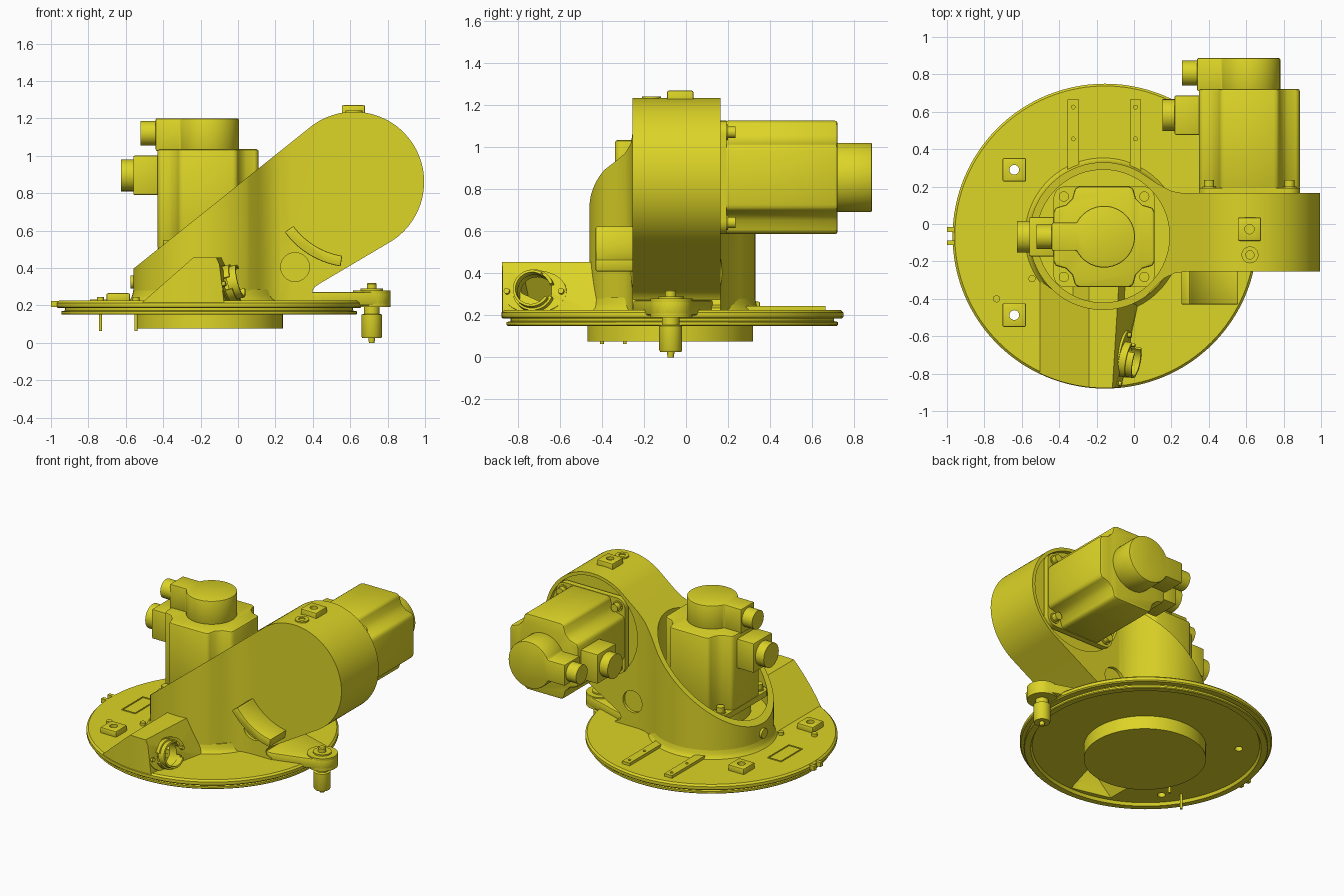
import bpy, bmesh
from math import sin, cos, pi, radians
from mathutils import Matrix, Vector

if "Cube" in bpy.data.objects:
    bpy.data.objects.remove(bpy.data.objects["Cube"])

T = Matrix.Translation
FRONT = Matrix.Rotation(pi / 2, 4, 'X')      # local xy -> world xz, local z -> -y
ID = Matrix.Identity(4)
mat = bpy.data.materials.new("yellow_paint")
mat.diffuse_color = (0.72, 0.66, 0.02, 1)
mat.use_nodes = True
mat.node_tree.nodes["Principled BSDF"].inputs["Base Color"].default_value = mat.diffuse_color


def make(name, bm, M=ID):
    bmesh.ops.transform(bm, matrix=M, verts=bm.verts)
    bmesh.ops.recalc_face_normals(bm, faces=bm.faces)
    me = bpy.data.meshes.new(name)
    bm.to_mesh(me)
    bm.free()
    me.materials.append(mat)
    ob = bpy.data.objects.new(name, me)
    bpy.context.collection.objects.link(ob)
    return ob


def prism(name, pts, lo, hi, M=ID):
    bm = bmesh.new()
    f = bm.faces.new([bm.verts.new((x, y, lo)) for x, y in pts])
    r = bmesh.ops.extrude_face_region(bm, geom=[f])
    bmesh.ops.translate(bm, vec=(0, 0, hi - lo),
                        verts=[g for g in r['geom'] if isinstance(g, bmesh.types.BMVert)])
    return make(name, bm, M)


def arc(cx, cy, r, a0, a1, n=32):
    return [(cx + r * cos(radians(a0 + (a1 - a0) * i / n)),
             cy + r * sin(radians(a0 + (a1 - a0) * i / n))) for i in range(n + 1)]


def sector(cx, cy, r0, r1, a0, a1, n=24):
    return arc(cx, cy, r1, a0, a1, n) + arc(cx, cy, r0, a1, a0, n)


def cyl(name, x, y, r, lo, hi, M=ID, n=40):
    return prism(name, arc(x, y, r, 0, 360, n)[:-1], lo, hi, M)


def box(name, x0, x1, y0, y1, z0, z1, M=ID):
    return prism(name, [(x0, y0), (x1, y0), (x1, y1), (x0, y1)], z0, z1, M)


def lathe(name, prof, x, y, n=128):
    bm = bmesh.new()
    vs = [bm.verts.new((r, 0, z)) for r, z in prof]
    es = [bm.edges.new(p) for p in zip(vs, vs[1:])]
    bmesh.ops.spin(bm, geom=vs + es, axis=(0, 0, 1), cent=(0, 0, 0), angle=2 * pi,
                   steps=n, use_duplicate=False)
    bmesh.ops.remove_doubles(bm, verts=bm.verts, dist=1e-5)
    return make(name, bm, T((x, y, 0)))


def hull(name, pts):
    bm = bmesh.new()
    for p in pts:
        bm.verts.new(p)
    bmesh.ops.convex_hull(bm, input=bm.verts)
    return make(name, bm)


def apply(ob, mod):
    bpy.context.view_layer.objects.active = ob
    bpy.ops.object.modifier_apply(modifier=mod.name)


def cut(ob, tool, op='DIFFERENCE', keep=False):
    m = ob.modifiers.new("cut", 'BOOLEAN')
    m.object, m.operation, m.solver = tool, op, 'EXACT'
    apply(ob, m)
    if not keep:
        bpy.data.objects.remove(tool)


def bevel(ob, w, seg=2):
    m = ob.modifiers.new("bevel", 'BEVEL')
    m.width, m.segments, m.limit_method, m.angle_limit = w, seg, 'ANGLE', radians(40)
    apply(ob, m)
    return ob


CX, CY = -0.155, -0.065
# round base plate with grooved edge, and the boss beneath it
disc = lathe("base_plate", [(0, .17), (.735, .17), (.745, .15), (.785, .15), (.79, .155), (.79, .168),
             (.77, .172), (.77, .185), (.807, .185), (.815, .192), (.815, .213), (.803, .225), (0, .225)], CX, CY)
cyl("base_boss", CX, -.075, .395, .075, .2, n=96)

# cable housing, trimmed to the plate and hollow from below
housing = hull("cable_housing", [(-.53, -.3, .2), (-.53, -.95, .2), (-.09, -.95, .2), (.03, -.4, .2),
               (-.24, -.3, .455), (-.24, -.95, .455), (-.12, -.95, .455), (-.08, -.3, .455)])
cut(housing, cyl("trim", CX, CY, .812, .1, .6, n=128), 'INTERSECT')
cavity = hull("cavity", [(-.46, -.47, .1), (-.46, -.71, .1), (-.13, -.79, .1), (-.04, -.47, .1),
              (-.24, -.47, .425), (-.24, -.78, .425), (-.15, -.78, .425), (-.12, -.47, .425)])
cut(housing, cavity, keep=True)
cut(disc, cavity)

# cable connector on the sloping housing face
face = Vector((1, -.2, .25)).normalized()
C = T((-.068, -.72, .31)) @ face.to_track_quat('Z', 'Y').to_matrix().to_4x4()
plate = prism("connector_plate", [(.155 * cos(a * pi / 24), .105 * sin(a * pi / 24)) for a in range(48)], -.02, .012, C)
cut(plate, cyl("bore", 0, 0, .085, -.2, .2, C))
cut(housing, cyl("bore", 0, 0, .085, -.06, .2, C))
for a in (20, 200):
    prism("connector_collar", sector(0, 0, .084, .1, a, a + 140), 0, .05, C)
prism("connector_lip", sector(0, 0, .078, .09, 60, 330), .03, .085, C)
for s in (-1, 1):
    cyl("connector_screw", s * .132, 0, .014, 0, .03, C, 12)

# tower and arm: footprint outline intersected with the side outline
foot = arc(-.165, CY, .395, 55, 305, 80) + [(.11, -.338), (.16, -.29), (.22, -.262), (.28, -.255),
       (1.1, -.255), (1.1, .165), (.26, .165), (.2, .176), (.13, .213)]
side = [(-.7, .2), (-.7, .283)] + arc(.62, .86, .375, 128.5, -59.5, 64) + \
       [(.44, .318), (.41, .298), (.397, .275), (.405, .25), (.44, .235), (.46, .2)]
arm = prism("tower_arm", foot, .2, 1.4)
cut(arm, prism("side_outline", side, -.6, .6, FRONT), 'INTERSECT')
cut(arm, cyl("motor_well", -.165, CY, .355, .38, 1.6, n=96))
cut(arm, cyl("motor_seat", .62, .86, .352, -.3, -.135, FRONT, 96))
for lo, hi in ((.235, .4), (-.3, -.145)):
    cut(arm, cyl("port", .305, .405, .077, lo, hi, FRONT))
lathe("tower_foot_flare", [(0, .215), (.43, .215), (.41, .232), (.4, .255), (.394, .285), (0, .285)], -.165, CY, 96)

# curved stop, top pad and eyelet on the arm
bevel(prism("curved_stop", sector(.62, .86, .4, .457, 216, 261), .24, .43, FRONT), .006)
pad = bevel(box("arm_top_pad", .555, .68, -.09, .035, 1.2, 1.27), .008)
cut(pad, cyl("hole", .6175, -.0275, .025, 1.25, 1.3))
eye = cyl("arm_eyelet", .62, -.165, .045, 1.2, 1.243)
cut(eye, cyl("hole", .62, -.165, .022, 1.225, 1.3))

# locating bracket with its pin
bevel(prism("pin_bracket", [(.3, -.25), (.45, -.25)] + arc(.715, -.07, .1, -70, 70) +
            [(.45, .12), (.3, .14)], .2, .272, ID), .01)
cyl("bracket_end", .715, -.07, .1, .19, .28)
cyl("pin_boss", .715, -.07, .06, .275, .29)
lathe("locating_pin", [(0, 0), (.015, 0), (.018, .025), (.05, .025), (.055, .035), (.055, .15), (.042, .155),
      (.042, .2), (.026, .2), (.026, .315), (.02, .32), (0, .32)], .715, -.073, 40)


# servo motor: axis along local z, body top at local z = 0, connectors towards -x
def motor(tag, M):
    quarter = [(.27, .13), (.26, .155), (.205, .17), (.17, .205), (.155, .26), (.13, .27)]
    ring = []
    for k in range(4):
        c, s = cos(k * pi / 2), sin(k * pi / 2)
        ring += [(x * c - y * s, x * s + y * c) for x, y in quarter]
    bevel(prism(tag + "_body", ring, -.535, 0, M), .012)
    flange = []
    for k, (sx, sy) in enumerate([(1, 1), (-1, 1), (-1, -1), (1, -1)]):
        flange += arc(sx * .205, sy * .205, .065, k * 90, k * 90 + 90, 8)
        cyl(tag + "_bolt", sx * .215, sy * .215, .027, -.54, -.487, M, 20)
        cyl(tag + "_washer", sx * .215, sy * .215, .036, -.54, -.522, M, 20)
    prism(tag + "_flange", flange, -.57, -.53, M)
    cyl(tag + "_spigot", 0, 0, .25, -.66, -.56, M, 64)
    # encoder cap: round drum running into a straight block
    bevel(prism(tag + "_cap", arc(0, 0, .165, -153, 153, 56) + [(-.28, .075), (-.28, -.075)], -.01, .165, M), .008)
    side = M @ Matrix.Rotation(-pi / 2, 4, 'Y')       # local z -> -x, local x -> z
    cyl(tag + "_cap_plug", .085, 0, .066, .27, .36, side)
    bevel(box(tag + "_power_block", -.4, -.26, -.105, .105, -.245, -.035, M), .008)
    cyl(tag + "_power_plug", -.14, 0, .085, .39, .465, side)


motor("upright_motor", T((-.16, -.068, 1.035)))
motor("arm_motor", T((.617, .722, .857)) @ Matrix.Rotation(-pi / 2, 4, 'X'))

# fittings on the plate: pads, strips, pins, marker frame, index lugs
for y in (.29, -.487):
    p = bevel(box("mount_pad", -.703, -.577, y - .063, y + .063, .215, .265), .008)
    cut(p, cyl("hole", -.64, y, .026, .1, .4), keep=True)
    cut(disc, cyl("hole", -.64, y, .026, .1, .4))
    bpy.data.objects.remove(bpy.data.objects["hole"])
for x in (-.325, .008):
    s = box("guide_strip", x - .03, x + .03, .25, .665, .215, .245)
    for y in (.625, .455):
        cut(s, cyl("hole", x, y, .01, .23, .3, n=16))
for x, y in ((-.735, -.4), (-.545, -.292)):
    cyl("plate_pin", x, y, .009, .063, .24, n=16)
    cyl("plate_pin_head", x, y, .019, .22, .245, n=20)
frame = box("marker_frame", -.79, -.68, -.187, .055, .22, .23)
cut(frame, box("inner", -.782, -.688, -.179, .047, .2, .3))
for y in (-.03, -.1):
    box("index_lug", -1.0, -.94, y - .013, y + .013, .19, .222)
side = T((-.54, CY, .325)) @ Matrix.Rotation(-pi / 2, 4, 'Y')
cyl("tower_port", 0, 0, .035, 0, .035, side, 24)

# smooth shading with sharp edges kept
bpy.ops.object.select_all(action='SELECT')
bpy.ops.object.shade_smooth_by_angle(angle=radians(30))
